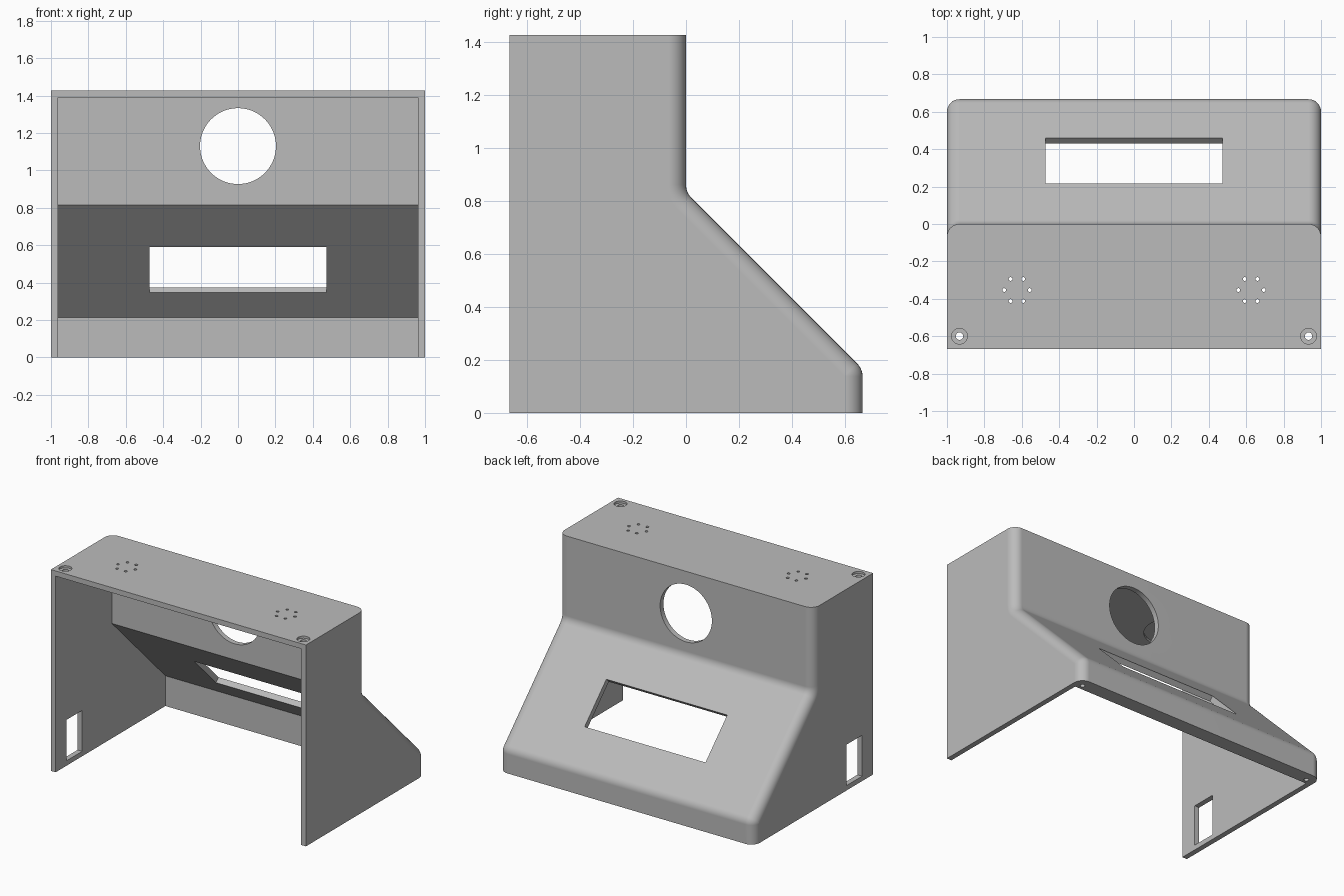
import bpy
import bmesh
from math import sin, cos, tan, pi, radians
from mathutils import Matrix, Vector

cube = bpy.data.objects.get("Cube")
if cube:
    bpy.data.objects.remove(cube, do_unlink=True)

DEPTH, HEIGHT, SHOULDER = 0.667, 1.427, 0.833
WALL, ROUND, BEND, STEPS = 0.037, 0.067, 0.07, 8

grey = bpy.data.materials.new("plain_grey")
grey.use_nodes = True
grey.diffuse_color = (0.5, 0.5, 0.5, 1)
grey.node_tree.nodes["Principled BSDF"].inputs["Base Color"].default_value = (0.5, 0.5, 0.5, 1)


def make_object(name, bm):
    bmesh.ops.recalc_face_normals(bm, faces=bm.faces)
    mesh = bpy.data.meshes.new(name)
    bm.to_mesh(mesh)
    bm.free()
    obj = bpy.data.objects.new(name, mesh)
    bpy.context.collection.objects.link(obj)
    return obj


def loft(layers):
    """Skin a closed solid through (x, [(y, z), ...]) sections."""
    bm = bmesh.new()
    rings = [[bm.verts.new((x, y, z)) for y, z in pts] for x, pts in layers]
    for a, b in zip(rings, rings[1:]):
        for i in range(len(a)):
            j = (i + 1) % len(a)
            bm.faces.new((a[i], a[j], b[j], b[i]))
    bm.faces.new(rings[0])
    bm.faces.new(rings[-1])
    return bm


def side_profile(inset):
    """Side outline with both bends rounded, its front pulled in by inset."""
    lift = BEND * tan(pi / 8)
    low = Vector((DEPTH - BEND, SHOULDER - DEPTH - lift))
    high = Vector((BEND, SHOULDER + lift))
    angles = [pi / 4 * i / STEPS for i in range(STEPS + 1)]
    pts = [(-DEPTH, 0), (DEPTH - inset, 0)]
    pts += [low + (BEND - inset) * Vector((cos(a), sin(a))) for a in angles]
    pts += [high - (BEND + inset) * Vector((cos(a), sin(a))) for a in reversed(angles)]
    return pts + [(-inset, HEIGHT), (-DEPTH, HEIGHT)]


def drill(bm, radius, center, length, axis="Z", sides=32):
    turn = Matrix.Rotation(pi / 2, 4, "X") if axis == "Y" else Matrix()
    bmesh.ops.create_cone(bm, cap_ends=True, segments=sides, radius1=radius, radius2=radius,
                          depth=length, matrix=Matrix.Translation(center) @ turn)


def block(bm, size, center, tilt=0):
    bmesh.ops.create_cube(bm, size=1, matrix=Matrix.Translation(center)
                          @ Matrix.Rotation(tilt, 4, "X") @ Matrix.Diagonal((*size, 1)))


def carve(obj, bm):
    """Subtract the cutter solid and discard it."""
    cutter = make_object("cutter", bm)
    cutter.hide_render = True
    mod = obj.modifiers.new("cut", "BOOLEAN")
    mod.operation, mod.solver, mod.object = "DIFFERENCE", "EXACT", cutter
    bpy.context.view_layer.update()
    graph = bpy.context.evaluated_depsgraph_get()
    result = bpy.data.meshes.new_from_object(obj.evaluated_get(graph))
    obj.modifiers.clear()
    obj.data = result
    bpy.data.objects.remove(cutter, do_unlink=True)


# Outer body with rounded front corners
layers = []
for i in range(STEPS + 1):
    a = pi / 2 * i / STEPS
    layers.append((1 - ROUND + ROUND * sin(a), side_profile(ROUND * (1 - cos(a)))))
layers = [(-x, pts) for x, pts in reversed(layers)] + layers
housing = make_object("housing", loft(layers))

# Hollow interior, open at the -y side and underneath, with a thick foot rail
rail, knee = 0.563, 0.214
top = HEIGHT - WALL
inner = [(-1, -0.2), (rail, -0.2), (rail, knee), (-WALL, knee + rail + WALL),
         (-WALL, top), (-1, top)]
carve(housing, loft([(WALL - 1, inner), (1 - WALL, inner)]))

# Round recesses under the top and screw counterbores on it
bm = bmesh.new()
for side in (-1, 1):
    drill(bm, 0.19, (side * 0.626, -0.353, top - 0.035), 0.1, sides=48)
    drill(bm, 0.042, (side * 0.933, -0.6, HEIGHT + 0.035), 0.1)
carve(housing, bm)

# Openings: round window, sloping slot, side port, vents and screw holes
bm = bmesh.new()
drill(bm, 0.203, (0, 0, 1.13), 0.2, "Y", 64)
block(bm, (0.948, 0.344, 0.3), (0, 0.337, SHOULDER - 0.337), -pi / 4)
block(bm, (0.2, 0.175, 0.29), (-1, -0.457, 0.18))
for side in (-1, 1):
    for k in range(6):
        a = k * pi / 3
        drill(bm, 0.01, (side * 0.626 + 0.068 * cos(a), -0.353 + 0.068 * sin(a), HEIGHT), 0.2, sides=16)
    drill(bm, 0.02, (side * 0.933, -0.6, HEIGHT), 0.2)
    drill(bm, 0.016, (side * 0.933, 0.6, 0), 0.16, sides=24)
carve(housing, bm)

# Finish
housing.data.name = "housing"
housing.data.materials.clear()
housing.data.materials.append(grey)
bpy.ops.object.select_all(action="DESELECT")
housing.select_set(True)
bpy.context.view_layer.objects.active = housing
bpy.ops.object.shade_smooth_by_angle(angle=radians(30))
weighted = housing.modifiers.new("weighted_normals", "WEIGHTED_NORMAL")
weighted.keep_sharp = True
